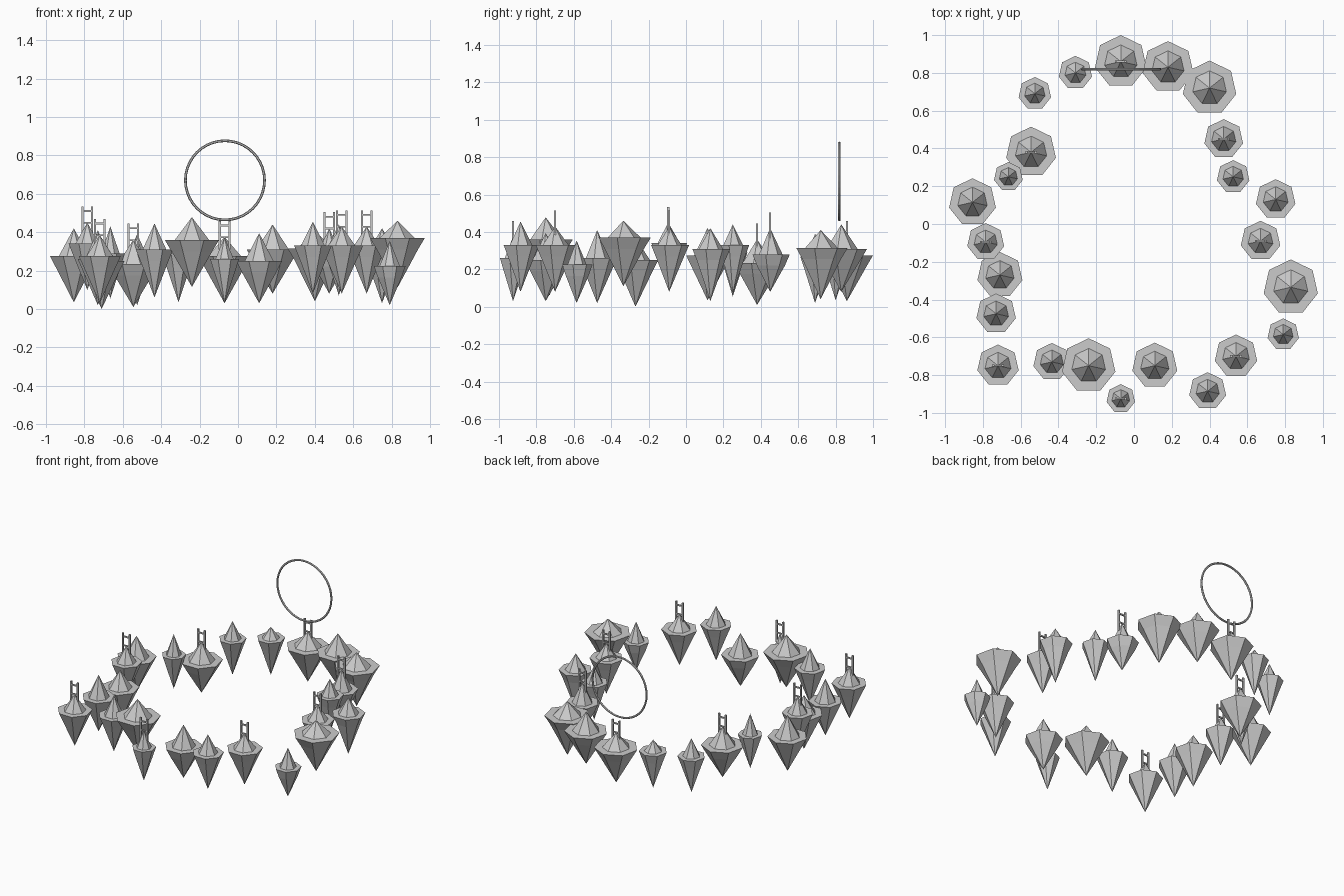
import bpy, bmesh, math

if "Cube" in bpy.data.objects:
    bpy.data.objects.remove(bpy.data.objects["Cube"])

SIDES = 7
BAND = 0.06


def finish(bm, name):
    bmesh.ops.recalc_face_normals(bm, faces=bm.faces)
    me = bpy.data.meshes.new(name)
    bm.to_mesh(me)
    bm.free()
    ob = bpy.data.objects.new(name, me)
    bpy.context.collection.objects.link(ob)
    return ob


def lathe(bm, profile, cx, cy):
    # seven-sided closed lathe, first and last profile points are the tips
    low = bm.verts.new((cx, cy, profile[0][1]))
    high = bm.verts.new((cx, cy, profile[-1][1]))
    rings = []
    for r, z in profile[1:-1]:
        rings.append([bm.verts.new((cx - r * math.sin(2 * math.pi * i / SIDES),
                                    cy + r * math.cos(2 * math.pi * i / SIDES), z))
                      for i in range(SIDES)])
    for i in range(SIDES):
        j = (i + 1) % SIDES
        bm.faces.new((low, rings[0][j], rings[0][i]))
        for a, b in zip(rings, rings[1:]):
            bm.faces.new((a[i], a[j], b[j], b[i]))
        bm.faces.new((high, rings[-1][i], rings[-1][j]))


def island(name, x, y, r, apex, rim, tip):
    # rock cone, tapered rim band, flat ledge, peak
    bm = bmesh.new()
    lathe(bm, [(0, tip), (0.75 * r, rim - BAND), (r, rim),
               (0.63 * r, rim), (0, apex)], x, y)
    finish(bm, name)


def box(bm, centre, size):
    ret = bmesh.ops.create_cube(bm, size=1)
    bmesh.ops.scale(bm, vec=size, verts=ret["verts"])
    bmesh.ops.translate(bm, vec=centre, verts=ret["verts"])


def gate(name, x, y, top):
    # two posts and two crossbars
    bm = bmesh.new()
    for s in (-1, 1):
        box(bm, (x + s * 0.025, y, top - 0.075), (0.011, 0.011, 0.15))
    box(bm, (x, y, top - 0.024), (0.06, 0.009, 0.009))
    box(bm, (x, y, top - 0.085), (0.05, 0.008, 0.008))
    finish(bm, name)


# x, y, radius, apex z, rim z, tip z
gated = [
    (-.07, .86, .14, .375, .275, .03),
    (.475, .45, .105, .42, .28, .08),
    (.67, -.09, .107, .43, .33, .08),
    (.54, -.70, .115, .43, .33, .08),
    (-.07, -.925, .077, .375, .26, .03),
    (-.72, -.75, .112, .385, .275, .03),
    (-.785, -.095, .1, .45, .34, .10),
    (-.545, .38, .135, .36, .235, .01),
]
plain_right = [
    (.18, .83, .138, .44, .31, .08),
    (.40, .72, .145, .41, .315, .04),
    (.525, .25, .088, .44, .33, .07),
    (.75, .13, .107, .42, .31, .03),
    (.83, -.335, .147, .46, .37, .11),
    (.79, -.585, .085, .355, .225, .02),
    (.39, -.885, .1, .455, .33, .08),
    (.11, -.75, .122, .395, .25, .03),
]
plain_left = [
    (-.24, -.75, .145, .478, .36, .115),
    (-.435, -.73, .1, .445, .31, .06),
    (-.73, -.475, .107, .41, .26, .02),
    (-.71, -.27, .122, .37, .25, 0),
    (-.855, .115, .127, .42, .275, .035),
    (-.665, .25, .078, .43, .29, .055),
    (-.525, .69, .088, .39, .27, .02),
    (-.31, .80, .09, .365, .29, .035),
]

for n, data in enumerate(gated + plain_right + plain_left, 1):
    island(f"floating_island_{n}", *data)
for n, (x, y, r, apex, rim, tip) in enumerate(gated, 1):
    gate(f"gate_{n}", x, y, apex + 0.084)

# upright portal ring
bpy.ops.mesh.primitive_torus_add(major_radius=0.206, minor_radius=0.007,
                                 major_segments=40, minor_segments=6,
                                 location=(-0.068, 0.82, 0.67),
                                 rotation=(math.pi / 2, 0, 0))
bpy.context.object.name = "portal_ring"
